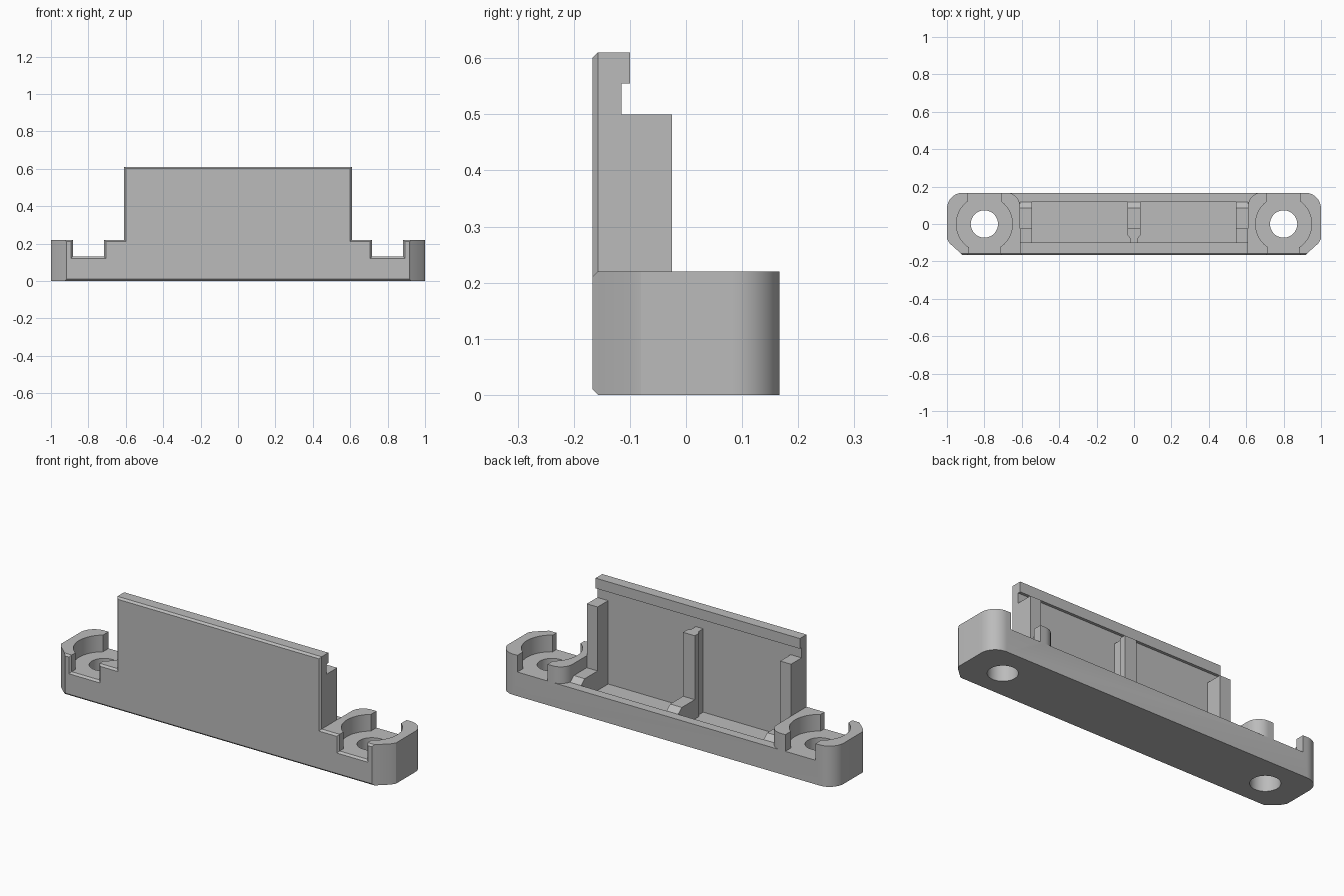
import bpy, bmesh, math
from mathutils import Vector

cube = bpy.data.objects.get("Cube")
if cube:
    bpy.data.objects.remove(cube, do_unlink=True)

grey = bpy.data.materials.new("plain_grey")
grey.use_nodes = True
grey.diffuse_color = (0.5, 0.5, 0.5, 1)
grey.node_tree.nodes["Principled BSDF"].inputs["Base Color"].default_value = (0.5, 0.5, 0.5, 1)


def prism(name, pts, axis, lo, hi, chamfer=0):
    """Extrude a 2D outline along an axis; optionally chamfer its low end."""
    place = {"x": lambda a, b, h: (h, a, b),
             "y": lambda a, b, h: (a, h, b),
             "z": lambda a, b, h: (a, b, h)}[axis]
    bm = bmesh.new()
    low = [bm.verts.new(place(a, b, lo)) for a, b in pts]
    high = [bm.verts.new(place(a, b, hi)) for a, b in pts]
    cap = bm.faces.new(low)
    bm.faces.new(high)
    n = len(pts)
    for i in range(n):
        j = (i + 1) % n
        bm.faces.new((low[i], low[j], high[j], high[i]))
    bmesh.ops.recalc_face_normals(bm, faces=bm.faces)
    if chamfer:
        bmesh.ops.bevel(bm, geom=list(cap.edges), offset=chamfer, segments=1,
                        affect="EDGES")
    mesh = bpy.data.meshes.new(name)
    bm.to_mesh(mesh)
    bm.free()
    mesh.materials.append(grey)
    ob = bpy.data.objects.new(name, mesh)
    bpy.context.collection.objects.link(ob)
    return ob


def rect(x0, x1, y0, y1):
    return [(x0, y0), (x1, y0), (x1, y1), (x0, y1)]


def arc(cx, cy, r, a0, a1, n=12):
    angles = [math.radians(a0 + (a1 - a0) * i / n) for i in range(n + 1)]
    return [(cx + r * math.cos(a), cy + r * math.sin(a)) for a in angles]


def mirrored(half):
    """Complete a right-hand outline with its mirror image."""
    return half + [(-a, b) for a, b in reversed(half)]


def cut(target, cutter):
    mod = target.modifiers.new("cut", "BOOLEAN")
    mod.operation = "DIFFERENCE"
    mod.solver = "EXACT"
    mod.object = cutter
    cutter.hide_render = True
    bpy.context.view_layer.update()
    graph = bpy.context.evaluated_depsgraph_get()
    mesh = bpy.data.meshes.new_from_object(target.evaluated_get(graph))
    target.modifiers.clear()
    target.data = mesh
    bpy.data.objects.remove(cutter, do_unlink=True)


BACK, FRONT = 0.167, -0.157
DECK, TOP = 0.13, 0.22
WING, BOSS = 0.61, 0.8

# Base block with slanted front corners and rounded back corners
base = prism("base", mirrored([(0.926, FRONT), (0.985, -0.104), (1, -0.08)]
             + arc(0.915, 0.082, 0.085, 0, 90)), "z", 0, TOP)

# Lowered deck between the two end bosses
cut(base, prism("deck_cutter", mirrored([(WING, -0.3), (WING, 0.097)]
    + arc(0.68, 0.097, 0.07, 180, 90)[1:] + [(0.68, 0.3)]), "z", DECK, 0.4))
# Sunken tray in the deck
cut(base, prism("tray_cutter", rect(-0.545, 0.545, -0.115, 0.117), "z", 0.05, 0.4))

# Screw seats: round recess, open slots front and back, through hole
for s in (-1, 1):
    c = s * BOSS
    cut(base, prism("seat_cutter", arc(c, 0, 0.15, 0, 352.5, 47), "z", DECK, 0.4))
    cut(base, prism("front_slot_cutter", rect(c - 0.083, c + 0.083, -0.3, 0), "z", DECK, 0.4))
    cut(base, prism("back_slot_cutter", rect(c - 0.09, c + 0.09, 0, 0.3), "z", DECK, 0.4))
    cut(base, prism("hole_cutter", arc(c, 0, 0.073, 0, 352.5, 47), "z", -0.1, 0.4))

# Stepped front face with a chamfered rim
steps = [(0.926, 0), (0.926, TOP), (0.883, TOP), (0.883, DECK),
         (0.717, DECK), (0.717, TOP), (WING, TOP), (WING, 0.61)]
prism("front_panel", mirrored(steps), "y", -0.167, -0.15, 0.01)

# Upright plate with a lip along its top back edge
prism("upright_plate", [(-0.155, 0.04), (-0.115, 0.04), (-0.115, 0.555),
      (-0.1, 0.555), (-0.1, 0.61), (-0.155, 0.61)], "x", -WING, WING)

# Vertical ribs and the low bars that cross the tray
stem = mirrored([(0.022, -0.12), (0.022, -0.075), (0.035, -0.06), (0.035, -0.025)])
prism("centre_rib", stem, "z", 0.045, 0.5)
for s in (-1, 1):
    a, b = sorted((s * 0.545, s * WING))
    prism("side_rib", rect(a, b, -0.12, -0.025), "z", 0.045, 0.5)
bar = [(-0.03, 0.045), (0.117, 0.045), (0.117, DECK), (0.085, 0.155), (-0.03, 0.155)]
for x0, x1 in ((-0.035, 0.035), (0.545, WING), (-WING, -0.545)):
    prism("tray_bar", bar, "x", x0, x1)

# Smooth the rounded walls, keep the edges crisp
bpy.ops.object.select_all(action="DESELECT")
base.select_set(True)
bpy.context.view_layer.objects.active = base
bpy.ops.object.shade_smooth_by_angle(angle=math.radians(25))
